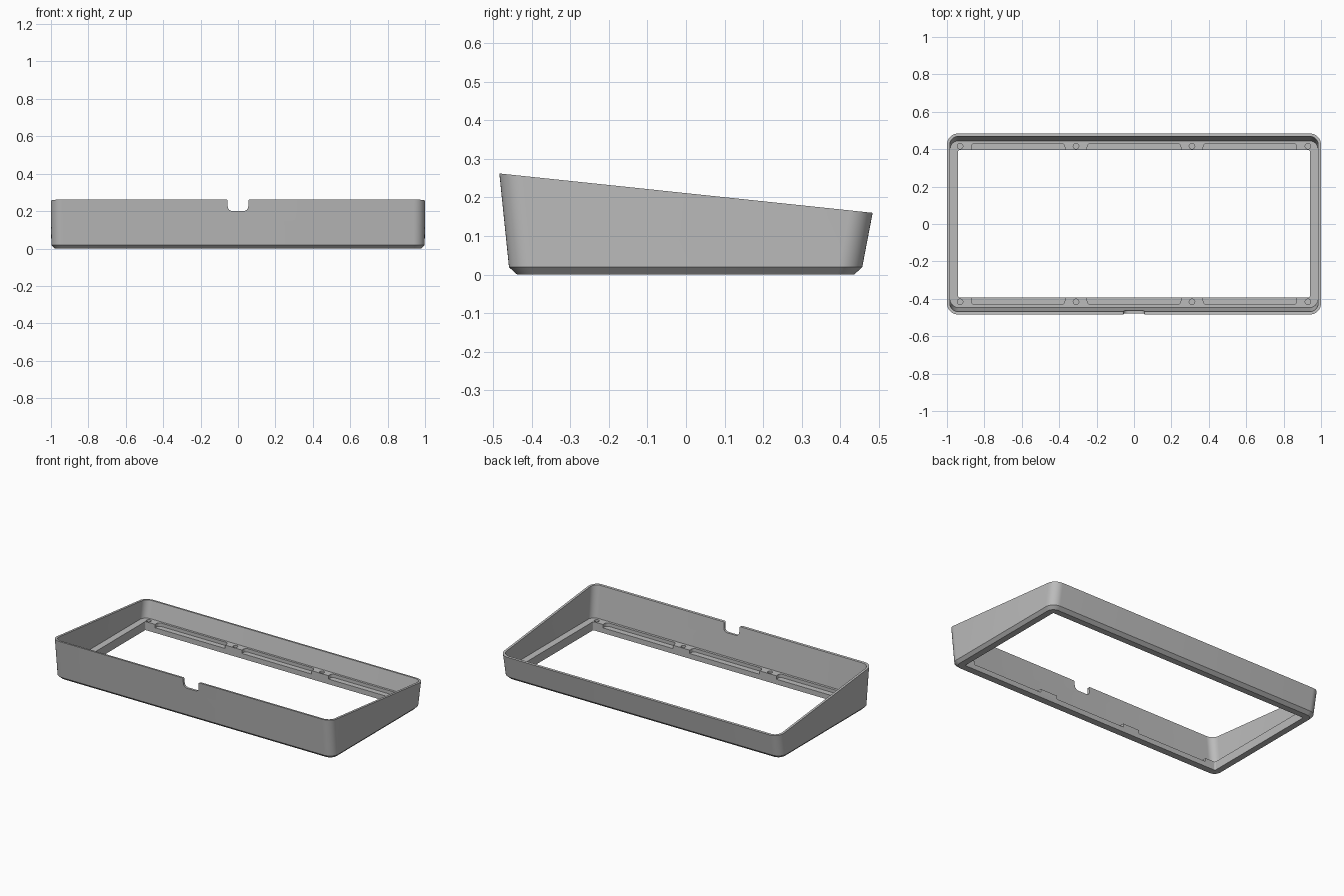
import bpy, bmesh, math

cube = bpy.data.objects.get("Cube")
if cube:
    bpy.data.objects.remove(cube, do_unlink=True)

grey = bpy.data.materials.new("case grey")
grey.use_nodes = True
colour = (0.5, 0.5, 0.5, 1)
grey.diffuse_color = colour
grey.node_tree.nodes["Principled BSDF"].inputs["Base Color"].default_value = colour

LEDGE = 0.055
SEGMENTS = 10


def rounded_rect(x0, x1, y0, y1, r, steps=SEGMENTS):
    """Outline points, counter-clockwise, with the same count for any size."""
    points = []
    corners = [(x1 - r, y1 - r), (x0 + r, y1 - r), (x0 + r, y0 + r), (x1 - r, y0 + r)]
    for i, (cx, cy) in enumerate(corners):
        for k in range(steps + 1):
            a = math.pi / 2 * (i + k / steps)
            points.append((cx + r * math.cos(a), cy + r * math.sin(a)))
    return points


def make_object(name, bm):
    bmesh.ops.recalc_face_normals(bm, faces=bm.faces[:])
    mesh = bpy.data.meshes.new(name)
    bm.to_mesh(mesh)
    bm.free()
    mesh.materials.append(grey)
    obj = bpy.data.objects.new(name, mesh)
    bpy.context.collection.objects.link(obj)
    return obj


def prism(name, outline, offset):
    """Solid made by sweeping a 3D outline along an offset."""
    bm = bmesh.new()
    face = bm.faces.new([bm.verts.new(p) for p in outline])
    top = bmesh.ops.extrude_face_region(bm, geom=[face], use_keep_orig=True)["geom"]
    verts = [v for v in top if isinstance(v, bmesh.types.BMVert)]
    bmesh.ops.translate(bm, verts=verts, vec=offset)
    return make_object(name, bm)


def rim_height(y):
    return 0.211 - 0.1054 * y


def level(z):
    return lambda y: z


# Case shell: rings lofted around the wall section, from outside to inside
rings = [
    (rounded_rect(-0.98, 0.98, -0.438, 0.436, 0.045), level(0)),
    (rounded_rect(-0.998, 0.998, -0.459, 0.457, 0.06), level(0.019)),
    (rounded_rect(-1, 1, -0.484, 0.484, 0.06), rim_height),
    (rounded_rect(-0.985, 0.985, -0.469, 0.469, 0.047), rim_height),
    (rounded_rect(-0.983, 0.983, -0.447, 0.445, 0.045), level(LEDGE)),
    (rounded_rect(-0.94, 0.94, -0.394, 0.396, 0.008), level(LEDGE)),
    (rounded_rect(-0.94, 0.94, -0.394, 0.396, 0.008), level(0)),
]
bm = bmesh.new()
loops = [[bm.verts.new((x, y, height(y))) for x, y in pts] for pts, height in rings]
for a, b in zip(loops, loops[1:] + loops[:1]):
    for i in range(len(a)):
        j = (i + 1) % len(a)
        bm.faces.new((a[i], a[j], b[j], b[i]))
case = make_object("case_frame", bm)

cutters = []

# Cable notch in the front wall, rounded below and flared at the rim
half, floor, r, flare = 0.055, 0.2, 0.026, 0.01
lip = rim_height(-0.484)
side = []
for k in range(9):
    a = math.pi / 2 * k / 8
    side.append((half - r + r * math.sin(a), floor + r - r * math.cos(a)))
for k in range(7):
    a = math.pi / 2 * k / 6
    side.append((half + flare - flare * math.cos(a), lip - flare + flare * math.sin(a)))
side.append((half + flare, lip + 0.05))
outline = side + [(-x, z) for x, z in reversed(side)]
cutters.append(prism("notch_cutter", [(x, -0.55, z) for x, z in outline], (0, 0.15, 0)))

# Ledge recesses, open towards the middle, and blind screw holes between them
for sign in (-1, 1):
    for cx in (-0.62, 0, 0.62):
        y0, y1 = sorted((sign * 0.34, sign * 0.431))
        pts = rounded_rect(cx - 0.25, cx + 0.25, y0, y1, 0.02, 5)
        cutters.append(prism("recess_cutter", [(x, y, 0.033) for x, y in pts], (0, 0, 0.05)))
    for cx in (-0.93, -0.31, 0.31, 0.93):
        pts = rounded_rect(cx - 0.015, cx + 0.015, sign * 0.416 - 0.015,
                           sign * 0.416 + 0.015, 0.0149, 5)
        cutters.append(prism("hole_cutter", [(x, y, 0.02) for x, y in pts], (0, 0, 0.06)))

bpy.context.view_layer.objects.active = case
for cutter in cutters:
    cutter.hide_render = True
    mod = case.modifiers.new("cut", "BOOLEAN")
    mod.operation = "DIFFERENCE"
    mod.solver = "EXACT"
    mod.object = cutter
    bpy.ops.object.modifier_apply(modifier=mod.name)
    bpy.data.objects.remove(cutter, do_unlink=True)

# Smooth corners, sharp edges
bpy.ops.object.select_all(action="DESELECT")
case.select_set(True)
bpy.ops.object.shade_smooth_by_angle(angle=math.radians(25))
